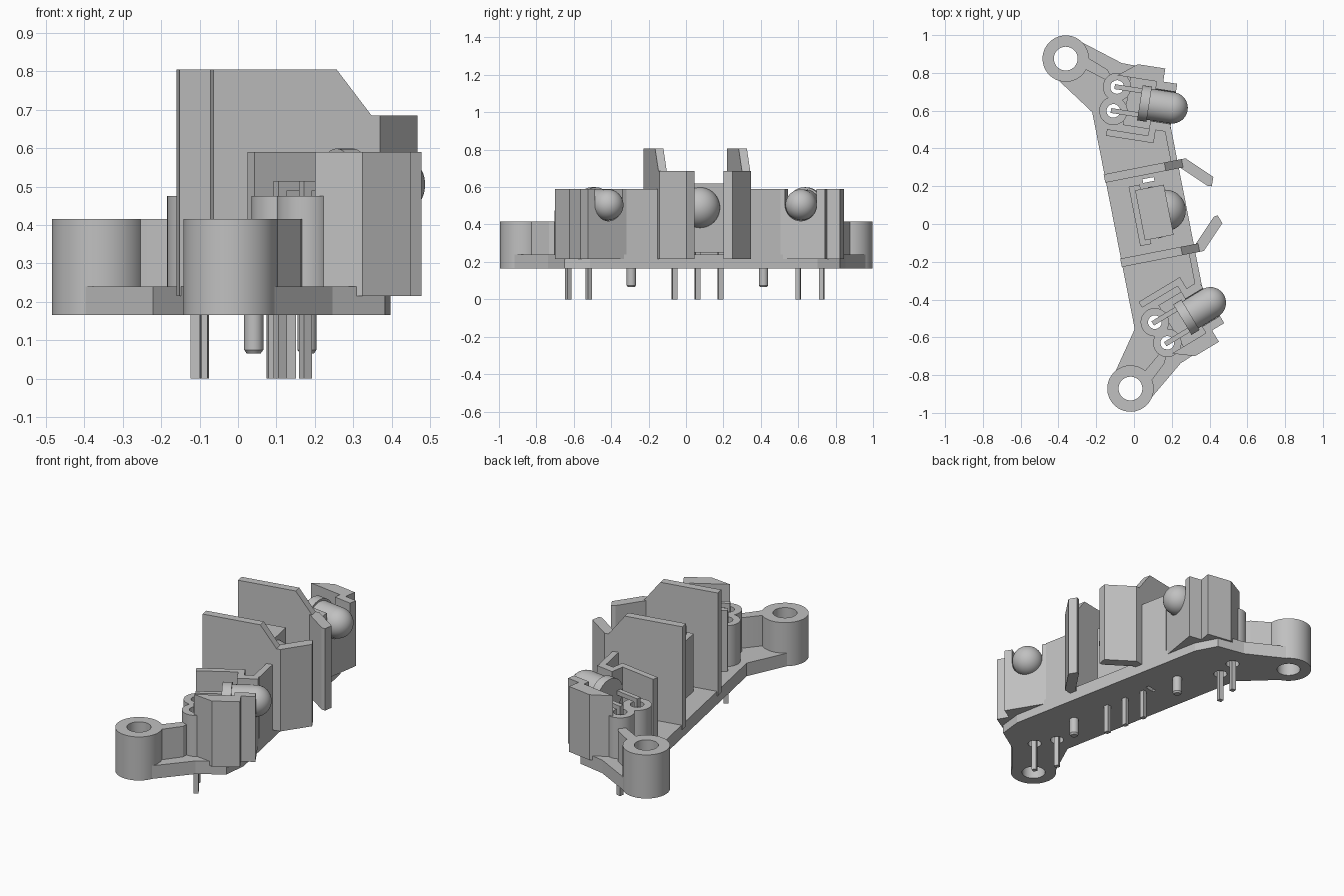
import bpy, bmesh
from math import pi, sin, cos, radians
from mathutils import Matrix

cube = bpy.data.objects.get("Cube")
if cube:
    bpy.data.objects.remove(cube)

grey = bpy.data.materials.new("plain_grey")
grey.use_nodes = True
colour = (0.53, 0.53, 0.53, 1)
grey.diffuse_color = colour
grey.node_tree.nodes["Principled BSDF"].inputs["Base Color"].default_value = colour

# Bracket frame: the strip runs along local y, mirrored about its middle
FRAME = Matrix.Translation((-0.0075, 0.038, 0)) @ Matrix.Rotation(radians(11.1), 4, 'Z')
SIDEWAYS = Matrix(((0, 0, 1, 0), (1, 0, 0, 0), (0, 1, 0, 0), (0, 0, 0, 1)))  # extrude along x
UPRIGHT = Matrix(((1, 0, 0, 0), (0, 0, 1, 0), (0, 1, 0, 0), (0, 0, 0, 1)))   # extrude along y


def finish(name, bm, matrix):
    bm.transform(matrix)
    bmesh.ops.recalc_face_normals(bm, faces=bm.faces)
    mesh = bpy.data.meshes.new(name)
    bm.to_mesh(mesh)
    bm.free()
    mesh.materials.append(grey)
    mesh.polygons.foreach_set("use_smooth", [True] * len(mesh.polygons))
    mesh.set_sharp_from_angle(angle=radians(30))
    obj = bpy.data.objects.new(name, mesh)
    bpy.context.collection.objects.link(obj)
    return obj


def prism(name, points, low, high, matrix=FRAME):
    bm = bmesh.new()
    face = bm.faces.new([bm.verts.new((x, y, low)) for x, y in points])
    top = bmesh.ops.extrude_face_region(bm, geom=[face])["geom"]
    bmesh.ops.translate(bm, vec=(0, 0, high - low),
                        verts=[v for v in top if isinstance(v, bmesh.types.BMVert)])
    return finish(name, bm, matrix)


def box(name, x0, x1, y0, y1, z0, z1, matrix=FRAME):
    return prism(name, [(x0, y0), (x1, y0), (x1, y1), (x0, y1)], z0, z1, matrix)


def lathe(name, profile, matrix, steps=40):
    # Profile of (radius, height), spun about z
    bm = bmesh.new()
    verts = [bm.verts.new((r, 0, z)) for r, z in profile]
    edges = [bm.edges.new(pair) for pair in zip(verts, verts[1:])]
    bmesh.ops.spin(bm, geom=verts + edges, cent=(0, 0, 0), axis=(0, 0, 1),
                   angle=2 * pi, steps=steps)
    bmesh.ops.remove_doubles(bm, verts=bm.verts, dist=1e-5)
    return finish(name, bm, matrix)


def tube(name, x, y, outer, inner, z0, z1, matrix):
    lathe(name, [(inner, z0), (outer, z0), (outer, z1), (inner, z1), (inner, z0)],
          matrix @ Matrix.Translation((x, y, 0)))


def dome(radius, start):
    return [(radius * cos(a), start + radius * sin(a))
            for a in [i * pi / 20 for i in range(11)]]


def cut(target, cutter):
    cutter.hide_render = True
    cutter.hide_viewport = True
    mod = target.modifiers.new(cutter.name, 'BOOLEAN')
    mod.operation = 'DIFFERENCE'
    mod.object = cutter


# Base strip, including the feet of the ears
half = [(0.29, 0), (0.29, 0.62), (0.25, 0.75), (0.1, 0.81), (-0.09, 0.962), (-0.115, 0.83),
        (-0.205, 0.795), (-0.3, 0.86), (-0.103, 0.585)]
other = [(x, -y) for x, y in reversed(half[1:])]
plate = prism("base_plate", half + other, 0.165, 0.24)
plate.data.polygons.foreach_set("use_smooth", [False] * len(plate.data.polygons))

# Central receiver
box("receiver_holder", 0.01, 0.07, -0.16, 0.16, 0.23, 0.57)
box("receiver_body", 0.04, 0.195, -0.135, 0.135, 0.25, 0.62)
lathe("receiver_lens", dome(0.11, 0),
      FRAME @ Matrix.Translation((0.175, 0, 0.49)) @ Matrix.Rotation(pi / 2, 4, 'Y'))
for i in (-1, 0, 1):
    y = i * 0.125
    box("receiver_pin", 0.11, 0.135, y - 0.013, y + 0.013, 0, 0.3)

AXIS = 0.505       # height of the lamp axis
for s, side in ((1, "back"), (-1, "front")):
    m = FRAME @ Matrix.Diagonal((1, s, 1, 1))
    lamp = m @ Matrix.Translation((0.154, 0.585, 0)) @ Matrix.Rotation(radians(-20), 4, 'Z')

    # Mounting ear and the rib that stiffens it
    tube(side + "_mounting_ear", -0.186, 0.89, 0.123, 0.063, 0.165, 0.415, m)
    prism(side + "_ear_rib",
          [(-0.12, 0.835), (-0.09, 0.89), (0.02, 0.79), (0.04, 0.72), (0.01, 0.73)],
          0.23, 0.415, m)

    # Partition wall with a sloped corner, and its angled flap
    prism(side + "_partition",
          [(-0.107, 0.215), (0.313, 0.215), (0.313, 0.685), (0.22, 0.805), (-0.107, 0.805)],
          0.205, 0.25, m @ UPRIGHT)
    prism(side + "_flap",
          [(0.3, 0.25), (0.335, 0.25), (0.46, 0.125), (0.443, 0.078), (0.422, 0.083),
           (0.3, 0.205)], 0.215, 0.685, m)
    box(side + "_edge_wall", 0.255, 0.29, 0.24, 0.42, 0.23, 0.59, m)
    cut(plate, box(side + "_slot_cutter", 0.09, 0.15, 0.165, 0.185, 0.1, 0.3, m))

    # Lamp housing: outer block, inner wall, cradle with a round-bottomed slot
    prism(side + "_housing_block",
          [(-0.14, 0.125), (-0.042, 0.2), (0.105, 0.2), (0.105, 0.125)], 0.215, 0.59, lamp)
    box(side + "_housing_inner_wall", -0.15, 0.105, -0.2, -0.165, 0.23, 0.59, lamp)
    box(side + "_housing_cross_wall", 0.07, 0.105, -0.2, -0.12, 0.23, 0.59, lamp)
    arc = [(0.086 * cos(a), AXIS - 0.086 * sin(a)) for a in [i * pi / 16 for i in range(17)]]
    prism(side + "_lamp_cradle",
          [(-0.13, 0.215), (0.13, 0.215), (0.13, 0.59), (0.086, 0.59)] + arc
          + [(-0.086, 0.59), (-0.13, 0.59)], 0.07, 0.18, lamp @ SIDEWAYS)
    box(side + "_lamp_rest", -0.07, 0.07, -0.13, 0.13, 0.23, 0.4, lamp)

    # Round-nosed lamp with a collar
    lathe(side + "_lamp",
          [(0, 0), (0.094, 0), (0.094, 0.05), (0.083, 0.05)] + dome(0.083, 0.173),
          lamp @ Matrix.Translation((0, 0, AXIS)) @ Matrix.Rotation(pi / 2, 4, 'Y'))

    # Lead guides, open through the plate, and bent leads
    for n in (-0.064, 0.064):
        tube(side + "_lead_guide", -0.132, n, 0.075, 0.036, 0.23, 0.475, lamp)
        cut(plate, lathe(side + "_lead_hole_cutter",
                         [(0, 0.1), (0.036, 0.1), (0.036, 0.3), (0, 0.3)],
                         lamp @ Matrix.Translation((-0.132, n, 0))))
        box(side + "_lead", -0.145, -0.12, n - 0.013, n + 0.013, 0, 0.515, lamp)
        box(side + "_lead_bend", -0.145, 0.01, n - 0.013, n + 0.013, 0.49, 0.515, lamp)

    # Locating peg under the plate
    lathe(side + "_peg", [(0, 0.065), (0.018, 0.065), (0.025, 0.075), (0.025, 0.2), (0, 0.2)],
          m @ Matrix.Translation((0.12, 0.36, 0)), 24)
